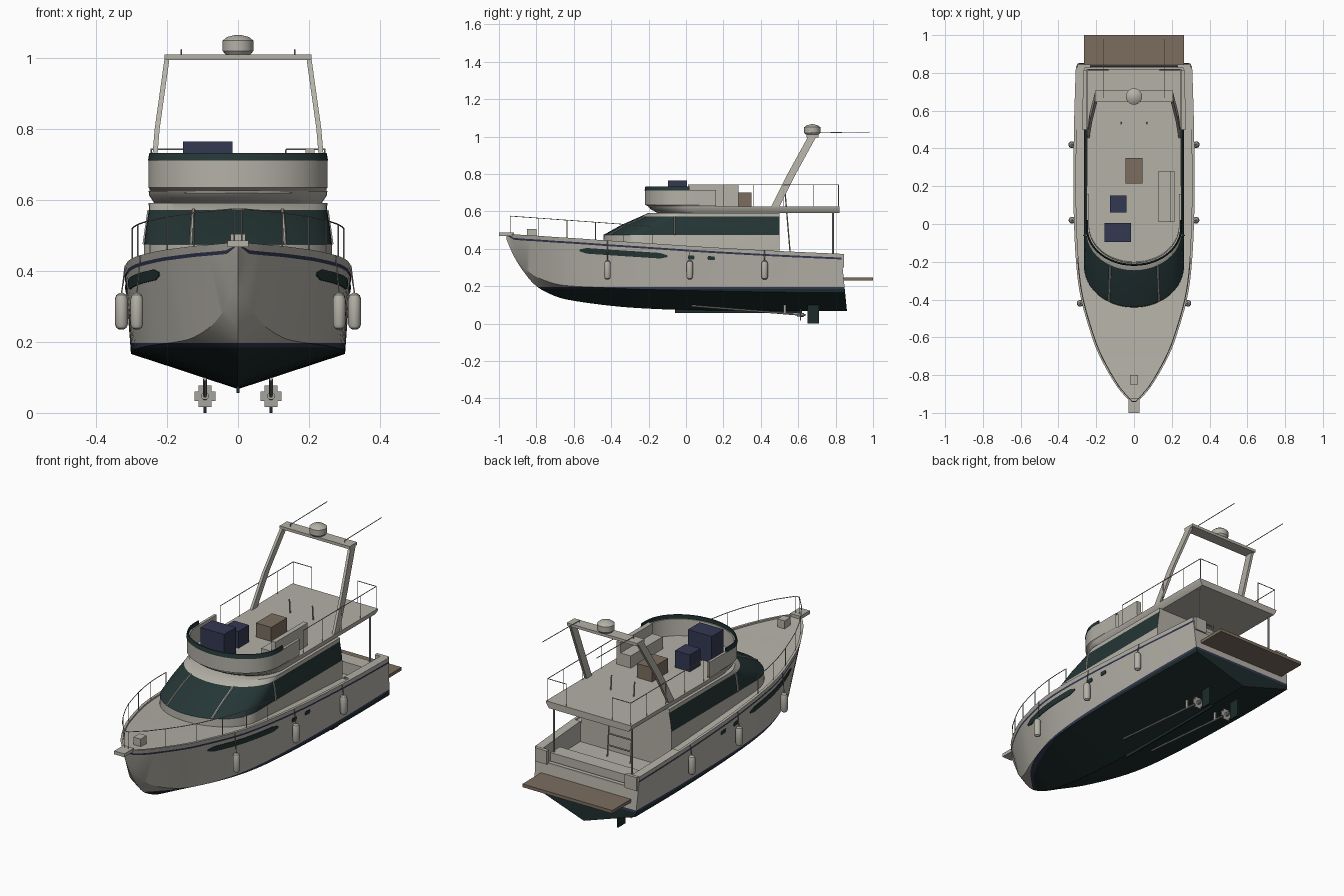
import bpy, bmesh, math
from mathutils import Vector

if "Cube" in bpy.data.objects:
    bpy.data.objects.remove(bpy.data.objects["Cube"])

def material(name, r, g, b):
    m = bpy.data.materials.new(name)
    m.use_nodes = True
    m.diffuse_color = (r, g, b, 1)
    m.node_tree.nodes["Principled BSDF"].inputs["Base Color"].default_value = (r, g, b, 1)
    return m

WHITE = material("off white", .46, .44, .39)
METAL = material("metal grey", .38, .37, .34)
GLASS = material("dark glass", .018, .036, .036)
BOTTOM = material("bottom paint", .012, .024, .024)
BLUE = material("navy blue", .034, .04, .085)
TEAK = material("teak brown", .2, .155, .115)
made = []

def finish(name, bm, mats):
    bmesh.ops.recalc_face_normals(bm, faces=bm.faces)
    me = bpy.data.meshes.new(name)
    bm.to_mesh(me)
    bm.free()
    for m in mats:
        me.materials.append(m)
    ob = bpy.data.objects.new(name, me)
    bpy.context.collection.objects.link(ob)
    made.append(ob)
    return ob

def loft(rows, closed=False, caps=False, rule=None):
    """Skin equal-length rows of points; rule(i, j) gives the material index."""
    bm = bmesh.new()
    grid = [[bm.verts.new(p) for p in r] for r in rows]
    n = len(rows[0])
    for i in range(len(rows) - 1):
        for j in range(n if closed else n - 1):
            k = (j + 1) % n
            f = bm.faces.new((grid[i][j], grid[i][k], grid[i + 1][k], grid[i + 1][j]))
            f.material_index = rule(i, j) if rule else 0
    if caps:
        bm.faces.new(grid[0])
        bm.faces.new(grid[-1])
    bmesh.ops.remove_doubles(bm, verts=bm.verts, dist=1e-5)
    return bm

def box(name, mat, x0, x1, y0, y1, z0, z1):
    rows = [[(x0, y0, z), (x1, y0, z), (x1, y1, z), (x0, y1, z)] for z in (z0, z1)]
    return finish(name, loft(rows, True, True), [mat])

def rods(name, mat, pairs, r=.003, sides=6):
    """One object of straight round bars between point pairs."""
    bm = bmesh.new()
    for a, b in pairs:
        a, b = Vector(a), Vector(b)
        q = (b - a).to_track_quat('Z', 'Y')
        rings = [[bm.verts.new(p + q @ Vector((r * math.cos(t), r * math.sin(t), 0)))
                  for t in (2 * math.pi * k / sides for k in range(sides))] for p in (a, b)]
        for k in range(sides):
            n = (k + 1) % sides
            bm.faces.new((rings[0][k], rings[0][n], rings[1][n], rings[1][k]))
        bm.faces.new(rings[0])
        bm.faces.new(rings[1])
    return finish(name, bm, [mat])

def turned(name, mat, x, y, profile, n=20):
    """Solid of revolution about a vertical axis from (radius, z) pairs."""
    rows = [[(x + r * math.cos(2 * math.pi * k / n), y + r * math.sin(2 * math.pi * k / n), z)
             for k in range(n)] for r, z in profile]
    return finish(name, loft(rows, True, True), [mat])

def chain(pts):
    return list(zip(pts, pts[1:]))

# Hull stations: y, sheer half width, sheer z, chine half width, chine z, keel z
STATIONS = [
    (-.96, 0, .48, 0, .46, .45), (-.92, .04, .478, .01, .38, .36),
    (-.87, .083, .474, .033, .305, .28), (-.8, .128, .47, .07, .25, .2),
    (-.7, .182, .463, .125, .213, .147), (-.6, .222, .457, .175, .2, .122),
    (-.4, .28, .443, .245, .19, .095), (-.2, .307, .43, .28, .182, .08),
    (.1, .32, .41, .297, .175, .07), (.5, .318, .388, .302, .168, .067),
    (.83, .308, .373, .298, .165, .068)]

def spline(pts, steps):
    out = []
    for i in range(len(pts) - 1):
        a, b, c, d = (pts[min(max(i + k, 0), len(pts) - 1)] for k in (-1, 0, 1, 2))
        for s in range(steps):
            t = s / steps
            out.append(tuple(.5 * (2 * q + (r - p) * t + (2 * p - 5 * q + 4 * r - u) * t * t
                             + (3 * q - p - 3 * r + u) * t ** 3) for p, q, r, u in zip(a, b, c, d)))
    return out + [pts[-1]]

DENSE = spline(STATIONS, 4)

def station(y):
    for a, b in chain(DENSE):
        if y <= b[0]:
            t = (y - a[0]) / (b[0] - a[0])
            return [p + (q - p) * t for p, q in zip(a, b)]
    return list(DENSE[-1])

def side_x(s, z):
    return s[3] + (s[1] - s[3]) * (z - s[4]) / max(s[2] - s[4], .001)

def both(half):
    """Mirror a half section that starts on the centre line."""
    return [(-x, y, z) for x, y, z in reversed(half[1:])] + half

def hull_row(s):
    rake = .1 if s[0] > .82 else 0
    k = min(1, (s[2] - s[4]) / .1)
    half = [(0, s[5]), (s[3], s[4])] + [(side_x(s, z), z) for z in (s[2] - .03 * k, s[2] - .02 * k, s[2])]
    return both([(x, s[0] + rake * (s[2] - z), z) for x, z in half])

# Hull shell with sheer stripe, boot stripe and bottom paint
bm = loft([hull_row(s) for s in DENSE], rule=lambda i, j: 1 if j in (1, 6) else 0)
w, top = STATIONS[-1][1], STATIONS[-1][2]
stern = hull_row(STATIONS[-1])
edge = [(w - .045, .83, top), (w - .045, .837, .3)]
bm.faces.new([bm.verts.new(p) for p in stern + edge + [(-x, y, z) for x, y, z in reversed(edge)]])
for z in (.185, .197):
    bmesh.ops.bisect_plane(bm, geom=bm.verts[:] + bm.edges[:] + bm.faces[:], dist=1e-6,
                           plane_co=(0, 0, z), plane_no=(0, 0, 1))
for f in bm.faces:
    z = f.calc_center_median().z
    if z < .197:
        f.material_index = 2 if z < .185 else 1
finish("hull", bm, [WHITE, BLUE, BOTTOM])

# Foredeck with toe rail, and sunken cockpit with thick bulwarks
def deck_row(s, cap, floor):
    x = max(s[1] - cap, 0)
    return both([(0, s[0], floor), (x, s[0], floor), (x, s[0], s[2]), (s[1], s[0], s[2])])

ahead = [s for s in DENSE if s[0] < .5] + [station(.5)]
aft = [station(.5 + .33 * k / 4) for k in range(5)]
finish("deck", loft([deck_row(s, .014, s[2] - .008) for s in ahead]), [WHITE])
finish("cockpit", loft([deck_row(s, .045, .28) for s in aft]), [WHITE])
box("cockpit_bulkhead", WHITE, -.305, .305, .49, .5, .28, .38)
box("transom_wall", WHITE, -.265, .265, .81, .832, .25, .305)
box("stern_bench", WHITE, -.24, .24, .72, .8, .28, .345)
box("swim_platform", TEAK, -.265, .265, .835, 1, .23, .247)
box("keel_runner", BOTTOM, -.004, .004, -.06, .62, .056, .08)
box("bow_pulpit", WHITE, -.03, .03, -1, -.92, .468, .486)
box("anchor_windlass", WHITE, -.021, .021, -.85, -.8, .46, .505)

# Painted windows along the hull sides
def hull_strip(name, y0, y1, d0, d1, sx):
    rows = []
    for k in range(13):
        s = station(y0 + (y1 - y0) * k / 12)
        pinch = .3 if k in (0, 12) else 1
        mid, h = s[2] - (d0 + d1) / 2, (d1 - d0) / 2 * pinch
        rows.append([(sx * (side_x(s, z) + o), s[0], z) for z, o in
                     ((mid - h, -.002), (mid - h, .003), (mid + h, .003), (mid + h, -.002))])
    finish(name, loft(rows, True, True), [GLASS])

for tag, sx in (("left", 1), ("right", -1)):
    hull_strip(f"hull_window_{tag}", -.57, -.1, .048, .078, sx)
    hull_strip(f"front_porthole_{tag}", .01, .045, .05, .072, sx)
    hull_strip(f"rear_porthole_{tag}", .115, .155, .048, .068, sx)
    # Fenders on lines
    for k, y in enumerate((-.42, .02, .42)):
        s = station(y)
        x = sx * (s[1] + .01)
        turned(f"fender_{tag}_{k}", WHITE, x, y, [(.006, .235), (.014, .24), (.018, .25),
               (.018, .32), (.014, .332), (.006, .338)], 14)
        rods(f"fender_line_{tag}_{k}", METAL, [((x, y, .335), (sx * s[1], y, s[2]))], .002)
    # Running gear
    x = sx * .093
    rods(f"shaft_{tag}", METAL, [((x, .03, .095), (x, .64, .045))], .005, 8)
    rods(f"propeller_hub_{tag}", METAL, [((x, .595, .048), (x, .63, .046))], .011, 10)
    box(f"propeller_blades_flat_{tag}", METAL, x - .03, x + .03, .609, .615, .033, .061)
    box(f"propeller_blades_upright_{tag}", METAL, x - .018, x + .018, .609, .615, .017, .077)
    box(f"shaft_strut_{tag}", METAL, x - .004, x + .004, .52, .535, .05, .11)
    box(f"rudder_{tag}", BOTTOM, x - .004, x + .004, .65, .71, 0, .12)
    box(f"stern_cleat_{tag}", WHITE, sx * .23, sx * .3, .825, .845, .3, .372)
    # Overhang post, radar arch leg, whip antenna
    rods(f"overhang_post_{tag}", METAL, [((sx * .23, .785, .28), (sx * .23, .785, .6))], .005, 8)
    legs = [[(sx * (x + dx), y + dy, z) for dx, dy in ((-.007, -.022), (.007, -.022), (.007, .022), (-.007, .022))]
            for x, y, z in ((.243, .475, .62), (.228, .565, .8), (.2, .675, 1))]
    finish(f"arch_leg_{tag}", loft(legs, True, True), [WHITE])
    rods(f"antenna_{tag}", METAL, [((sx * .16, .67, 1.0), (sx * .16, .67, 1.025)),
                                   ((sx * .16, .67, 1.02), (sx * .16, .98, 1.024))], .002)
    # Flybridge rail with an open stern gate
    a, b, c = (sx * .245, .2, .743), (sx * .245, .815, .743), (sx * .135, .815, .743)
    posts = [((x, y, .62), (x, y, .743)) for x, y in
             [(sx * .245, y) for y in (.2, .36, .52, .68, .815)] + [(sx * .135, .815)]]
    rods(f"flybridge_rail_{tag}", METAL, [(a, b), (b, c)] + posts, .002)

# Plan outline with a rounded front
def plan(w, front, depth, z, aft=.5, n=24):
    arc = [(w * math.cos(math.pi * k / n), front + depth * (1 - math.sin(math.pi * k / n)), z)
           for k in range(n + 1)]
    return [(w, aft, z)] + arc + [(-w, aft, z)]

# Cabin with a wraparound window band
levels = [plan(.265, -.45, .22, .28), plan(.265, -.44, .22, .475), plan(.259, -.35, .21, .525),
          plan(.251, -.245, .2, .572), plan(.252, -.2, .2, .592)]
last = len(levels[0]) - 1
finish("cabin", loft(levels, True, True, lambda i, j: 1 if i in (1, 2) and j != last else 0), [WHITE, GLASS])
bars = [(levels[i][k], levels[i + 1][k]) for i in (1, 2) for k in (9, 17)]
bars += [((sx * .265, -.06, .475), (sx * .251, -.06, .572)) for sx in (1, -1)]
rods("window_pillars", WHITE, bars, .005)

# Flybridge floor, coaming and low windscreen
finish("flybridge_floor", loft([plan(.235, -.15, .2, .59, .82), plan(.25, -.19, .2, .612, .82),
                                plan(.252, -.2, .2, .625, .82)], True, True), [WHITE])
finish("coaming", loft([plan(.235, -.16, .2, .608, .16), plan(.252, -.22, .2, .635, .16),
                        plan(.252, -.22, .2, .713, .16), plan(.238, -.206, .19, .713, .16),
                        plan(.238, -.2, .19, .62, .16)], rule=None), [WHITE])
finish("windscreen", loft([plan(.254, -.222, .2, .711, .02), plan(.25, -.217, .2, .733, .02),
                           plan(.244, -.211, .19, .733, .02), plan(.244, -.211, .19, .711, .02)]), [GLASS])

# Flybridge furniture
box("helm_console", BLUE, -.155, -.015, -.095, .005, .62, .765)
box("helm_seat", BLUE, -.128, -.04, .06, .15, .62, .715)
box("table", TEAK, -.045, .045, .215, .35, .62, .7)
box("side_bench", WHITE, .13, .215, .01, .28, .62, .69)
box("side_bench_back", WHITE, .19, .215, .01, .28, .69, .745)

# Radar arch top and dome
box("arch_crossbar", WHITE, -.207, .207, .645, .708, .995, 1.01)
turned("radar_dome", WHITE, 0, .675, [(.035, 1.01), (.043, 1.02), (.043, 1.05), (.03, 1.06), (.006, 1.066)], 24)

# Ladder from the cockpit to the flybridge
def on_ladder(x, t):
    return (x, .565 - .035 * t, .28 + .42 * t)
rods("ladder", METAL, [(on_ladder(sx, 0), on_ladder(sx, 1)) for sx in (-.068, .068)]
     + [(on_ladder(-.068, t / 7), on_ladder(.068, t / 7)) for t in range(1, 6)], .004)

# Bow rail following the sheer
line = []
for k in range(11):
    s = station(-.18 - .76 * k / 10)
    line.append((max(s[1] - .01, .01), s[0], s[2], .52 + .0055 * k))
rail = [(x, y, z) for x, y, d, z in line]
rail += [(-x, y, z) for x, y, z in reversed(rail)]
posts = [((sx * x, y, d - .005), (sx * x, y, z)) for x, y, d, z in line[::2] for sx in (1, -1)]
rods("bow_rail", METAL, chain(rail) + posts, .002)

# Smooth shading with sharp edges kept
bpy.ops.object.select_all(action='DESELECT')
for ob in made:
    ob.select_set(True)
bpy.context.view_layer.objects.active = made[0]
bpy.ops.object.shade_smooth_by_angle(angle=math.radians(30))
